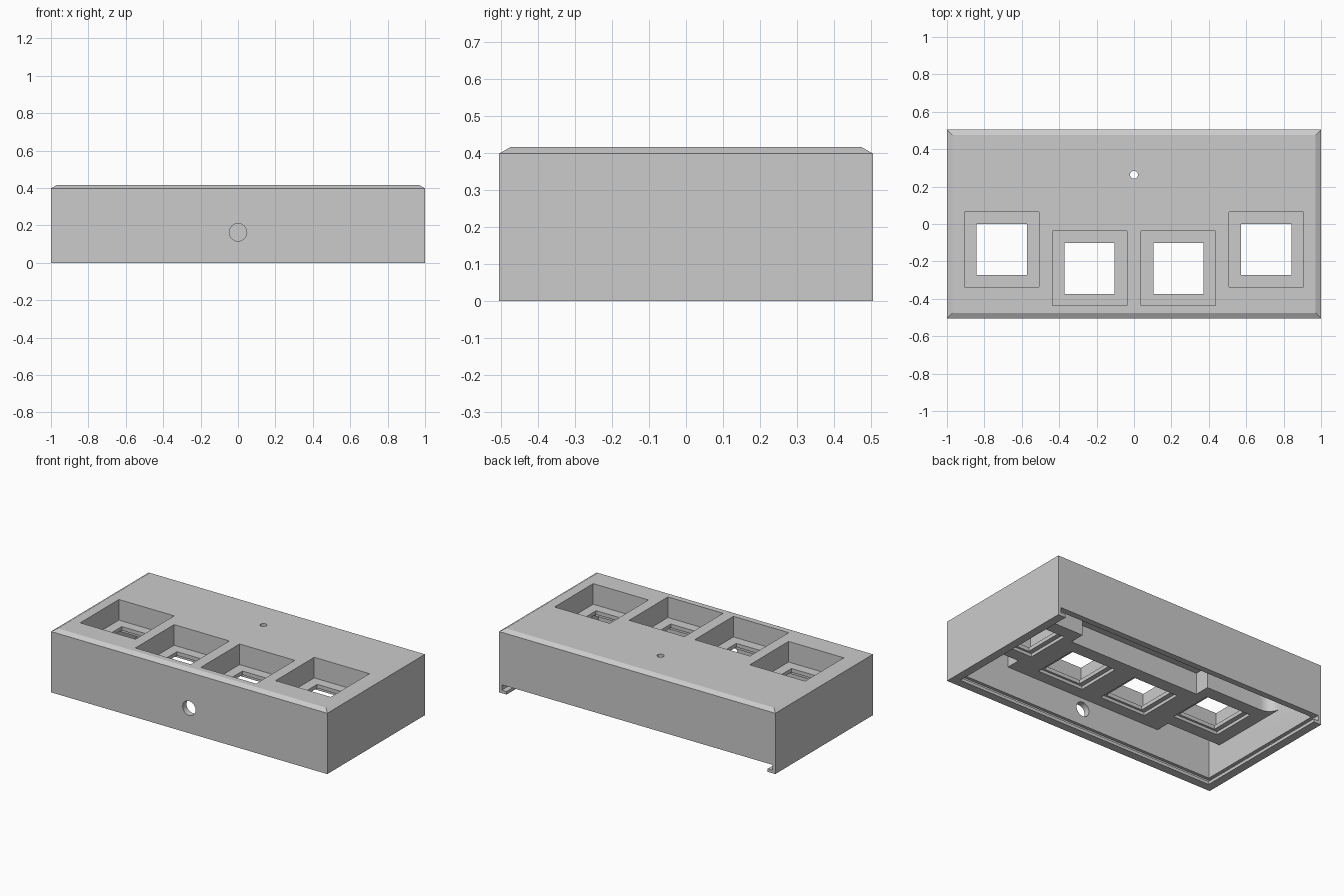
import bpy, bmesh
from math import cos, sin, pi

if "Cube" in bpy.data.objects:
    bpy.data.objects.remove(bpy.data.objects["Cube"])


def prism(name, rings):
    """Closed solid from stacked (outline, z) rings with equal point counts."""
    bm = bmesh.new()
    loops = [[bm.verts.new((x, y, z)) for x, y in pts] for pts, z in rings]
    n = len(loops[0])
    for a, b in zip(loops, loops[1:]):
        for i in range(n):
            j = (i + 1) % n
            bm.faces.new((a[i], a[j], b[j], b[i]))
    bm.faces.new(loops[0][::-1])
    bm.faces.new(loops[-1])
    bmesh.ops.recalc_face_normals(bm, faces=bm.faces)
    me = bpy.data.meshes.new(name)
    bm.to_mesh(me)
    bm.free()
    ob = bpy.data.objects.new(name, me)
    bpy.context.collection.objects.link(ob)
    return ob


def rect(x0, x1, y0, y1):
    return [(x0, y0), (x1, y0), (x1, y1), (x0, y1)]


def box(name, x0, x1, y0, y1, z0, z1):
    return prism(name, [(rect(x0, x1, y0, y1), z0), (rect(x0, x1, y0, y1), z1)])


def circle(r, cx, cy, n=32):
    return [(cx + r * cos(2 * pi * i / n), cy + r * sin(2 * pi * i / n)) for i in range(n)]


def combine(target, tool, op='DIFFERENCE'):
    tool.hide_render = True
    m = target.modifiers.new(op.title(), 'BOOLEAN')
    m.operation, m.object, m.solver = op, tool, 'EXACT'
    bpy.context.view_layer.objects.active = target
    bpy.ops.object.modifier_apply(modifier=m.name)
    bpy.data.objects.remove(tool)


# outer shell with chamfered top edge
outer = rect(-1, 1, -.505, .505)
case = prism("enclosure", [(outer, 0), (outer, .398),
                           (rect(-.97, .97, -.475, .475), .415)])

# inner cavity, bottom opening and sliding lid groove (open at the back)
combine(case, box("cavity", -.96, .96, -.465, .465, .04, .375))
combine(case, box("lid_groove", -.98, .98, -.485, .6, .02, .055))
combine(case, box("lid_opening", -.945, .945, -.45, .6, -.1, .03))

# thick switch block under the top, staggered outline with filleted wall corners
fillet = [(.88 + .08 * cos(-pi / 2 * i / 8), .18 + .08 * sin(-pi / 2 * i / 8)) for i in range(9)]
half = [(.57, -.485), (.57, -.37), (.98, -.37), (.98, .18)] + fillet + [(.475, .1), (.475, 0)]
outline = half + [(-x, y) for x, y in reversed(half)]
combine(case, prism("switch_block", [(outline, .235), (outline, .395)]), 'UNION')

# four key wells: recess, switch hole and clip relief beneath
for cx, cy in ((-.707, -.136), (-.237, -.237), (.237, -.237), (.707, -.136)):
    for name, hx, hy, z0, z1 in (("key_recess", .2, .2, .28, .5),
                                 ("switch_hole", .134, .136, .15, .35),
                                 ("clip_relief", .165, .15, .15, .255)):
        combine(case, box(name, cx - hx, cx + hx, cy - hy, cy + hy, z0, z1))

# indicator hole in the top
c = circle(.021, 0, .263)
combine(case, prism("indicator_hole", [(c, .3), (c, .5)]))

# round cable hole in the front wall
c = circle(.047, 0, 0)
cable = prism("cable_hole", [(c, -.06), (c, .06)])
cable.location = (0, -.49, .163)
cable.rotation_euler = (pi / 2, 0, 0)
combine(case, cable)

# flat faces with smooth hole walls
case.select_set(True)
bpy.context.view_layer.objects.active = case
bpy.ops.object.shade_smooth_by_angle(angle=pi / 9)
